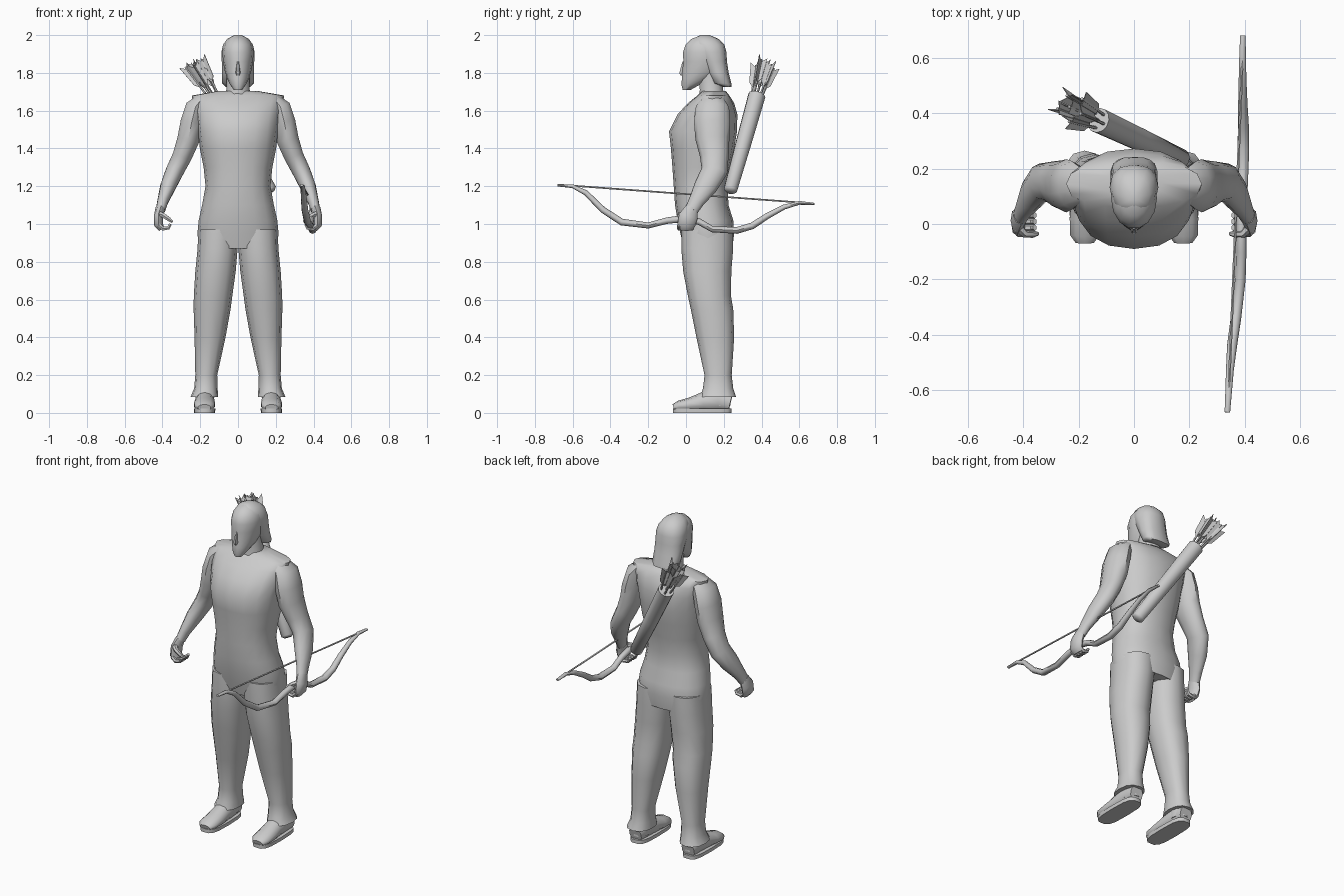
import bpy, bmesh, math
from mathutils import Vector

grey = bpy.data.materials.new("plain_grey")
grey.diffuse_color = (0.6, 0.6, 0.6, 1)


def make(name, bm, angle=50):
    bmesh.ops.recalc_face_normals(bm, faces=bm.faces)
    me = bpy.data.meshes.new(name)
    bm.to_mesh(me)
    bm.free()
    ob = bpy.data.objects.new(name, me)
    bpy.context.collection.objects.link(ob)
    me.materials.append(grey)
    bpy.ops.object.select_all(action='DESELECT')
    ob.select_set(True)
    bpy.context.view_layer.objects.active = ob
    bpy.ops.object.shade_smooth_by_angle(angle=math.radians(angle))
    return ob


def skin(name, rings, angle=50):
    """Bridge rings of points and cap both ends."""
    bm = bmesh.new()
    loops = [[bm.verts.new(p) for p in r] for r in rings]
    n = len(loops[0])
    for a, b in zip(loops, loops[1:]):
        for i in range(n):
            j = (i + 1) % n
            bm.faces.new((a[i], a[j], b[j], b[i]))
    bm.faces.new(loops[0])
    bm.faces.new(loops[-1])
    return make(name, bm, angle)


def stack(name, rows, n=14, power=1.0, side=1, angle=50):
    """Level sections: z, centre x, half width, front y, back y."""
    rings = []
    for z, cx, hw, yf, yb in rows:
        ring = []
        for i in range(n):
            t = 2 * math.pi * i / n
            c, s = math.cos(t), math.sin(t)
            x = math.copysign(abs(c) ** power, c) * hw
            y = math.copysign(abs(s) ** power, s) * (yb - yf) / 2
            ring.append(Vector((side * (cx + x), (yf + yb) / 2 + y, z)))
        rings.append(ring)
    return skin(name, rings, angle)


def tube(name, path, n=8, ref=(0, 1, 0), side=1, angle=50):
    """Sections across a path: x, y, z, radius along ref, radius across."""
    pts = [Vector((side * p[0], p[1], p[2])) for p in path]
    rings = []
    for i, p in enumerate(pts):
        d = (pts[min(i + 1, len(pts) - 1)] - pts[max(i - 1, 0)]).normalized()
        u = Vector(ref)
        u = (u - d * u.dot(d)).normalized()
        v = d.cross(u)
        ra, rb = path[i][3:]
        rings.append([p + u * ra * math.cos(2 * math.pi * k / n)
                      + v * rb * math.sin(2 * math.pi * k / n) for k in range(n)])
    return skin(name, rings, angle)


# Vest and hips
stack("torso", [
    (0.87, 0, 0.205, -0.01, 0.245), (0.95, 0, 0.215, -0.03, 0.255),
    (1.02, 0, 0.208, -0.045, 0.25), (1.10, 0, 0.190, -0.058, 0.225),
    (1.20, 0, 0.172, -0.065, 0.22), (1.30, 0, 0.182, -0.072, 0.235),
    (1.40, 0, 0.202, -0.08, 0.255), (1.49, 0, 0.212, -0.09, 0.27),
    (1.58, 0, 0.225, -0.045, 0.272), (1.64, 0, 0.238, 0.01, 0.255),
    (1.68, 0, 0.245, 0.06, 0.23), (1.705, 0, 0.10, 0.085, 0.21)],
    n=16, power=0.88)

# Neck, head, nose and long hair
stack("neck", [(1.64, 0, 0.085, 0.06, 0.21), (1.71, 0, 0.062, 0.07, 0.20),
               (1.82, 0, 0.06, 0.06, 0.19)], n=10)
stack("head", [
    (1.71, 0, 0.022, -0.018, 0.025), (1.735, 0, 0.04, -0.025, 0.07),
    (1.77, 0, 0.058, -0.024, 0.14), (1.81, 0, 0.07, -0.022, 0.19),
    (1.86, 0, 0.079, -0.017, 0.2), (1.91, 0, 0.083, -0.018, 0.205),
    (1.95, 0, 0.074, -0.005, 0.195), (1.98, 0, 0.052, 0.028, 0.165),
    (1.998, 0, 0.018, 0.075, 0.12)], n=14)
stack("nose", [(1.785, 0, 0.008, -0.03, 0.0), (1.80, 0, 0.014, -0.038, 0.0),
               (1.86, 0, 0.006, -0.02, 0.0)], n=6)
stack("hair", [
    (1.725, 0, 0.065, 0.20, 0.242), (1.745, 0, 0.085, 0.14, 0.24),
    (1.80, 0, 0.084, 0.11, 0.226), (1.86, 0, 0.086, 0.08, 0.217),
    (1.91, 0, 0.088, 0.05, 0.214), (1.95, 0, 0.079, 0.035, 0.203),
    (1.98, 0, 0.057, 0.04, 0.172), (2.0, 0, 0.02, 0.075, 0.125)],
    n=12, power=0.85)

for s, tag in ((1, "right"), (-1, "left")):
    # Trouser leg with flared hem
    stack(tag + "_trouser_leg", [
        (0.085, 0.178, 0.073, 0.075, 0.265), (0.13, 0.17, 0.062, 0.09, 0.25),
        (0.20, 0.168, 0.058, 0.098, 0.242), (0.40, 0.148, 0.082, 0.055, 0.255),
        (0.55, 0.137, 0.098, 0.025, 0.25), (0.62, 0.132, 0.102, 0.01, 0.238),
        (0.75, 0.119, 0.107, -0.015, 0.24), (0.87, 0.108, 0.106, -0.025, 0.25),
        (0.97, 0.105, 0.105, -0.025, 0.25)], n=12, power=0.85, side=s)
    # Shoe and sole
    tube(tag + "_shoe", [
        (0.178, 0.235, 0.052, 0.05, 0.042), (0.176, 0.17, 0.068, 0.065, 0.05),
        (0.176, 0.09, 0.056, 0.053, 0.053), (0.177, 0.02, 0.043, 0.038, 0.058),
        (0.178, -0.04, 0.036, 0.028, 0.055), (0.178, -0.066, 0.028, 0.018, 0.035)],
        n=10, ref=(0, 0, 1), side=s)
    stack(tag + "_sole", [(0, 0.177, 0.056, -0.07, 0.243),
                          (0.022, 0.177, 0.057, -0.07, 0.243)],
          n=14, power=0.6, side=s)
    stack(tag + "_ankle", [(0.04, 0.174, 0.046, 0.12, 0.238),
                           (0.15, 0.17, 0.048, 0.11, 0.235)], n=10, side=s)
    # Bare arm
    tube(tag + "_arm", [
        (0.19, 0.14, 0.0 + 1.665, 0.06, 0.03), (0.225, 0.14, 1.62, 0.088, 0.055),
        (0.245, 0.138, 1.54, 0.096, 0.062), (0.262, 0.14, 1.45, 0.09, 0.062),
        (0.295, 0.15, 1.36, 0.076, 0.054), (0.335, 0.15, 1.28, 0.07, 0.05),
        (0.37, 0.105, 1.20, 0.062, 0.043), (0.398, 0.055, 1.12, 0.042, 0.03),
        (0.41, 0.03, 1.075, 0.036, 0.026)], n=10, side=s)
    # Fist: back of the hand, curled fingers and thumb
    tube(tag + "_palm", [
        (0.41, 0.03, 1.085, 0.034, 0.026), (0.422, 0.012, 1.04, 0.05, 0.024),
        (0.42, 0.002, 0.995, 0.047, 0.024), (0.405, 0.002, 0.972, 0.036, 0.016)],
        n=8, side=s)
    for k in range(4):
        y = -0.035 + k * 0.022
        tube(f"{tag}_finger_{k + 1}", [
            (0.42, y, 0.995, 0.012, 0.012), (0.397, y, 0.975, 0.012, 0.012),
            (0.368, y, 0.98, 0.012, 0.011), (0.358, y, 1.0, 0.011, 0.008)],
            n=6, side=s)
    tube(tag + "_thumb", [
        (0.418, -0.01, 1.055, 0.018, 0.015), (0.395, -0.036, 1.045, 0.014, 0.014),
        (0.365, -0.038, 1.025, 0.012, 0.012), (0.347, -0.035, 1.01, 0.007, 0.007)],
        n=6, side=s)

# Recurve bow held in one hand, with its string
tube("bow", [
    (0.337, -0.68, 1.205, 0.006, 0.01), (0.342, -0.60, 1.20, 0.010, 0.012),
    (0.346, -0.53, 1.165, 0.014, 0.014), (0.354, -0.44, 1.075, 0.017, 0.018),
    (0.368, -0.34, 1.01, 0.018, 0.019), (0.384, -0.20, 0.992, 0.016, 0.019),
    (0.388, -0.10, 1.018, 0.017, 0.018), (0.388, 0.0, 1.03, 0.019, 0.018),
    (0.388, 0.07, 1.012, 0.017, 0.018), (0.392, 0.14, 0.972, 0.016, 0.019),
    (0.395, 0.27, 0.966, 0.018, 0.021), (0.395, 0.35, 0.99, 0.018, 0.020),
    (0.393, 0.43, 1.042, 0.016, 0.017), (0.392, 0.52, 1.09, 0.013, 0.014),
    (0.392, 0.60, 1.112, 0.010, 0.012), (0.393, 0.68, 1.106, 0.006, 0.01)],
    n=8, ref=(0, 0, 1))
tube("bow_string", [(0.342, -0.61, 1.203, 0.005, 0.005),
                    (0.392, 0.61, 1.113, 0.005, 0.005)], n=5, ref=(0, 0, 1))

# Quiver slung across the back
low, high = Vector((0.17, 0.235, 1.18)), Vector((-0.13, 0.375, 1.68))
axis = (high - low).normalized()
e1 = axis.orthogonal().normalized()
e2 = axis.cross(e1)
tube("quiver", [(*(low - axis * 0.012), 0.022, 0.022), (*low, 0.036, 0.036),
                (*low.lerp(high, 0.5), 0.042, 0.042), (*high, 0.046, 0.046)],
     n=12)

# Arrows fanning out of the quiver, each with three thin vanes
for k in range(6):
    a = 2 * math.pi * k / 5
    out = (e1 * math.cos(a) + e2 * math.sin(a)) if k < 5 else Vector((0, 0, 0))
    base = high - axis * 0.1 + out * 0.018
    tip = high + axis * (0.185 + 0.012 * (k % 3)) + out * 0.05
    tube(f"arrow_shaft_{k + 1}", [(*base, 0.006, 0.006), (*tip, 0.006, 0.006)], n=5)
    d = (tip - base).normalized()
    bm = bmesh.new()
    for j in range(3):
        t = a + 2 * math.pi * j / 3
        w = e1 * math.cos(t) + e2 * math.sin(t)
        h = d.cross(w).normalized() * 0.0015
        prof = [tip - d * 0.14, tip - d * 0.11 + w * 0.022,
                tip + d * 0.012 + w * 0.03, tip - d * 0.015]
        f = [bm.verts.new(p + h) for p in prof]
        b = [bm.verts.new(p - h) for p in prof]
        bm.faces.new(f)
        bm.faces.new(b[::-1])
        for i in range(4):
            m = (i + 1) % 4
            bm.faces.new((f[i], b[i], b[m], f[m]))
    make(f"arrow_vanes_{k + 1}", bm, 30)
